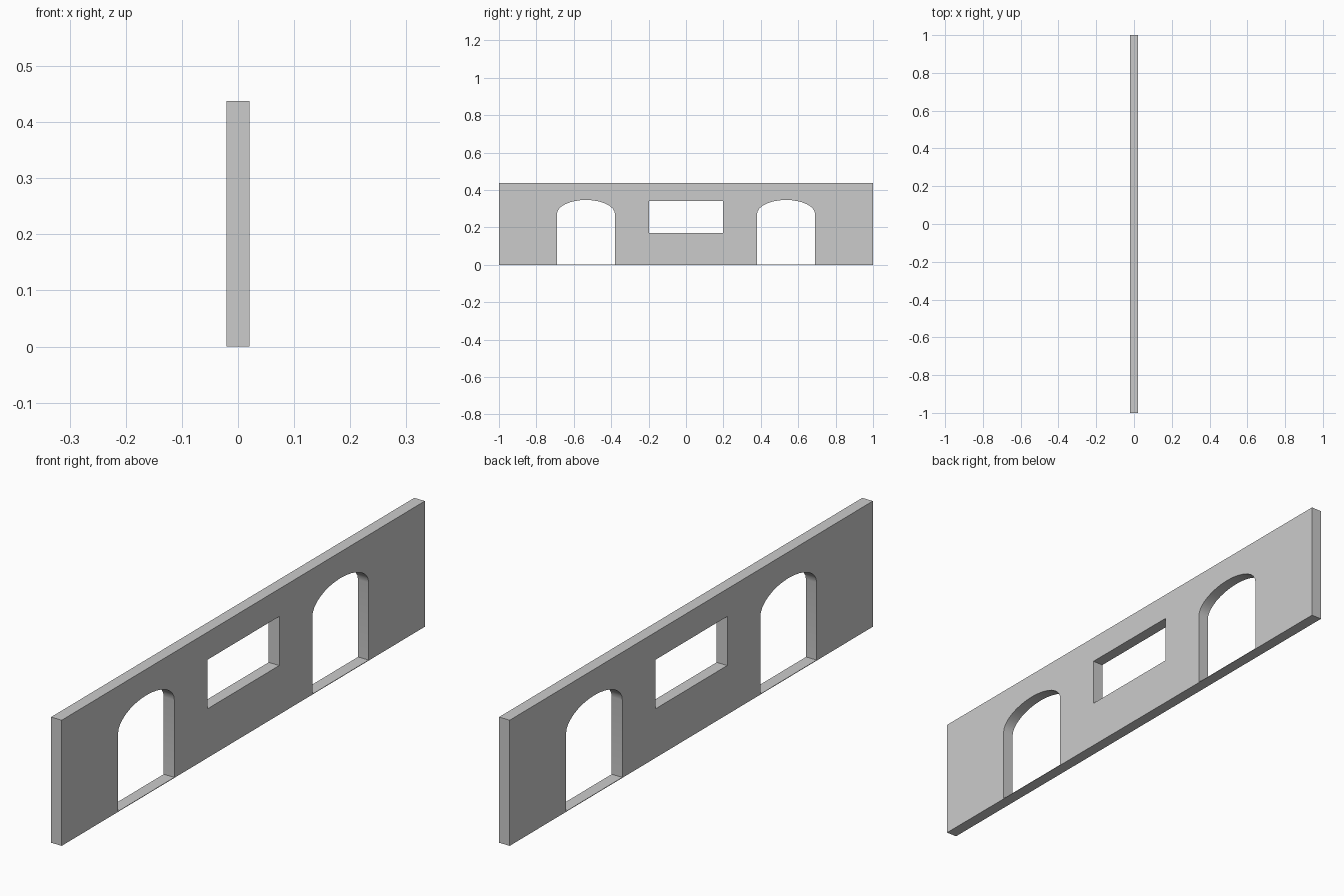
import bpy
import math

if "Cube" in bpy.data.objects:
    bpy.data.objects.remove(bpy.data.objects["Cube"])

HALF_THICK = 0.0205
HEIGHT = 0.438
SILL = 0.002


def rect(y0, y1, z0, z1):
    return [(y0, z0), (y1, z0), (y1, z1), (y0, z1)]


def arch(center, half_w, spring, top, steps=16):
    # straight jambs with a flattened elliptical head
    pts = [(center - half_w, SILL), (center + half_w, SILL)]
    for i in range(steps + 1):
        a = math.pi * i / steps
        pts.append((center + half_w * math.cos(a),
                    spring + (top - spring) * math.sin(a)))
    return pts


# Wall outline, window and two mirrored doorways as one filled profile
outlines = [rect(-1, 1, 0, HEIGHT), rect(-0.198, 0.198, 0.171, 0.342)]
outlines += [arch(side * 0.535, 0.155, 0.272, 0.347) for side in (-1, 1)]

profile = bpy.data.curves.new("wall", 'CURVE')
profile.dimensions = '2D'
profile.fill_mode = 'BOTH'
profile.extrude = HALF_THICK
for pts in outlines:
    spline = profile.splines.new('POLY')
    spline.points.add(len(pts) - 1)
    for p, (y, z) in zip(spline.points, pts):
        p.co = (y, z, 0, 1)
    spline.use_cyclic_u = True
    spline.use_smooth = False

# Stand the profile up in the y-z plane and make it a welded mesh
wall = bpy.data.objects.new("wall", profile)
bpy.context.collection.objects.link(wall)
wall.rotation_euler = (math.pi / 2, 0, math.pi / 2)
bpy.context.view_layer.objects.active = wall
wall.select_set(True)
bpy.ops.object.convert(target='MESH')
bpy.ops.object.transform_apply(location=False, rotation=True, scale=False)
bpy.ops.object.mode_set(mode='EDIT')
bpy.ops.mesh.select_all(action='SELECT')
bpy.ops.mesh.remove_doubles(threshold=0.0002)
bpy.ops.mesh.normals_make_consistent(inside=False)
bpy.ops.mesh.dissolve_limited(angle_limit=math.radians(1))
bpy.ops.object.mode_set(mode='OBJECT')
bpy.ops.object.shade_smooth_by_angle(angle=math.radians(30))
